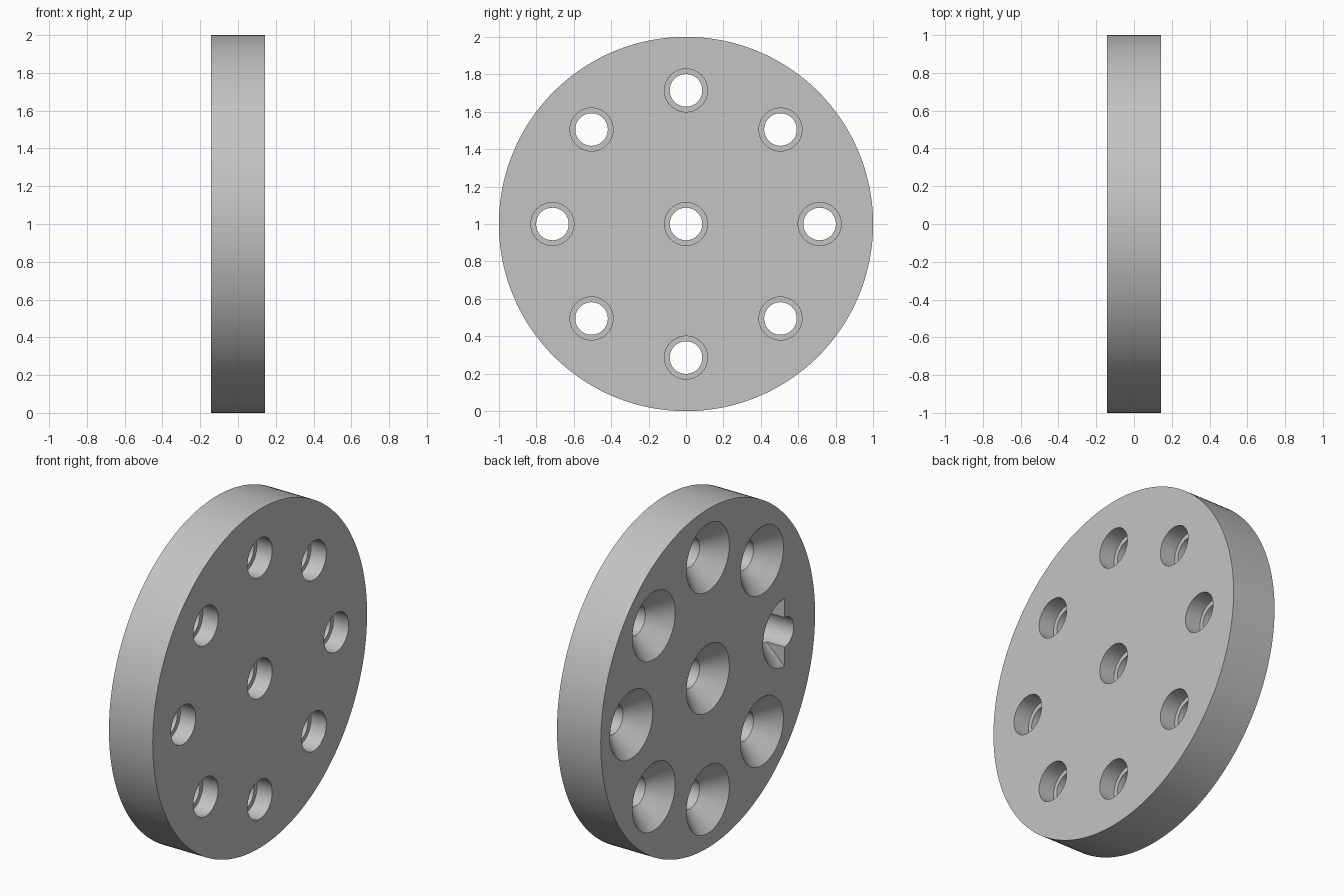
import bpy, bmesh, math
from mathutils import Matrix, Vector

if "Cube" in bpy.data.objects:
    bpy.data.objects.remove(bpy.data.objects["Cube"])

HALF = 0.143       # half thickness of the plate
PITCH = 0.714      # radius of the ring of holes
BORE, THROAT, FLARE = 0.115, 0.087, 0.2
BORE_X = HALF - 0.1        # inner end of the counterbore
THROAT_X = -HALF + 0.116   # inner end of the countersink
OVER = 0.02                # how far cutters pass the faces

grey = bpy.data.materials.new("grey")
grey.diffuse_color = (0.55, 0.55, 0.55, 1)
grey.use_nodes = True
grey.node_tree.nodes["Principled BSDF"].inputs["Base Color"].default_value = grey.diffuse_color


def revolve(name, profile, y=0, z=1, start=0.0, sweep=2 * math.pi, steps=64):
    """Turn an (x, radius) profile, which starts and ends on the axis, about the x axis."""
    bm = bmesh.new()
    full = sweep > 6.2
    verts = [bm.verts.new((x, 0, r)) for x, r in profile]
    edges = [bm.edges.new(p) for p in zip(verts, verts[1:])]
    if not full:
        edges.append(bm.edges.new((verts[-1], verts[0])))
    bmesh.ops.rotate(bm, verts=verts, cent=(0, 0, 0), matrix=Matrix.Rotation(start, 3, 'X'))
    bmesh.ops.spin(bm, geom=verts + edges, cent=(0, 0, 0), axis=(1, 0, 0),
                   angle=sweep, steps=steps)
    bmesh.ops.remove_doubles(bm, verts=bm.verts, dist=1e-5)
    bmesh.ops.dissolve_degenerate(bm, edges=bm.edges, dist=1e-6)
    if not full:
        bmesh.ops.holes_fill(bm, edges=[e for e in bm.edges if e.is_boundary])
    bmesh.ops.recalc_face_normals(bm, faces=bm.faces)
    bmesh.ops.translate(bm, verts=bm.verts, vec=Vector((0, y, z)))
    mesh = bpy.data.meshes.new(name)
    bm.to_mesh(mesh)
    bm.free()
    obj = bpy.data.objects.new(name, mesh)
    bpy.context.collection.objects.link(obj)
    mesh.materials.append(grey)
    return obj


# Round plate
plate = revolve("round_plate", [(-HALF, 0), (-HALF, 1), (HALF, 1), (HALF, 0)], steps=160)

# Hole shapes: flared on the left face, counterbored on the right face
slope = (FLARE - THROAT) / (THROAT_X + HALF)
wide = FLARE + slope * OVER
bore = [(BORE_X, THROAT), (BORE_X, BORE), (HALF + OVER, BORE), (HALF + OVER, 0)]
flared = [(-HALF - OVER, 0), (-HALF - OVER, wide), (THROAT_X, THROAT)] + bore
straight = [(-HALF - OVER, 0), (-HALF - OVER, THROAT)] + bore
half_flare = [(-HALF - OVER, 0), (-HALF - OVER, wide), (THROAT_X, THROAT), (THROAT_X, 0)]

# Centre hole and the ring of eight; the one on the -y side is flared only on its inner half
cutters = [revolve("centre_hole_cutter", flared)]
for i in range(8):
    a = i * math.pi / 4
    y, z = PITCH * math.cos(a), 1 + PITCH * math.sin(a)
    if i == 4:
        cutters.append(revolve("straight_hole_cutter", straight, y, z))
        cutters.append(revolve("half_flare_cutter", half_flare, y, z,
                               start=math.pi, sweep=math.pi, steps=32))
    else:
        cutters.append(revolve("ring_hole_cutter", flared, y, z))

bpy.context.view_layer.objects.active = plate
for cutter in cutters:
    mod = plate.modifiers.new("hole", 'BOOLEAN')
    mod.operation = 'DIFFERENCE'
    mod.solver = 'EXACT'
    mod.object = cutter
    bpy.ops.object.modifier_apply(modifier=mod.name)
for cutter in cutters:
    bpy.data.objects.remove(cutter)

# Smooth round walls, crisp rims
bpy.ops.object.select_all(action='DESELECT')
plate.select_set(True)
bpy.ops.object.shade_smooth_by_angle(angle=math.radians(30))
